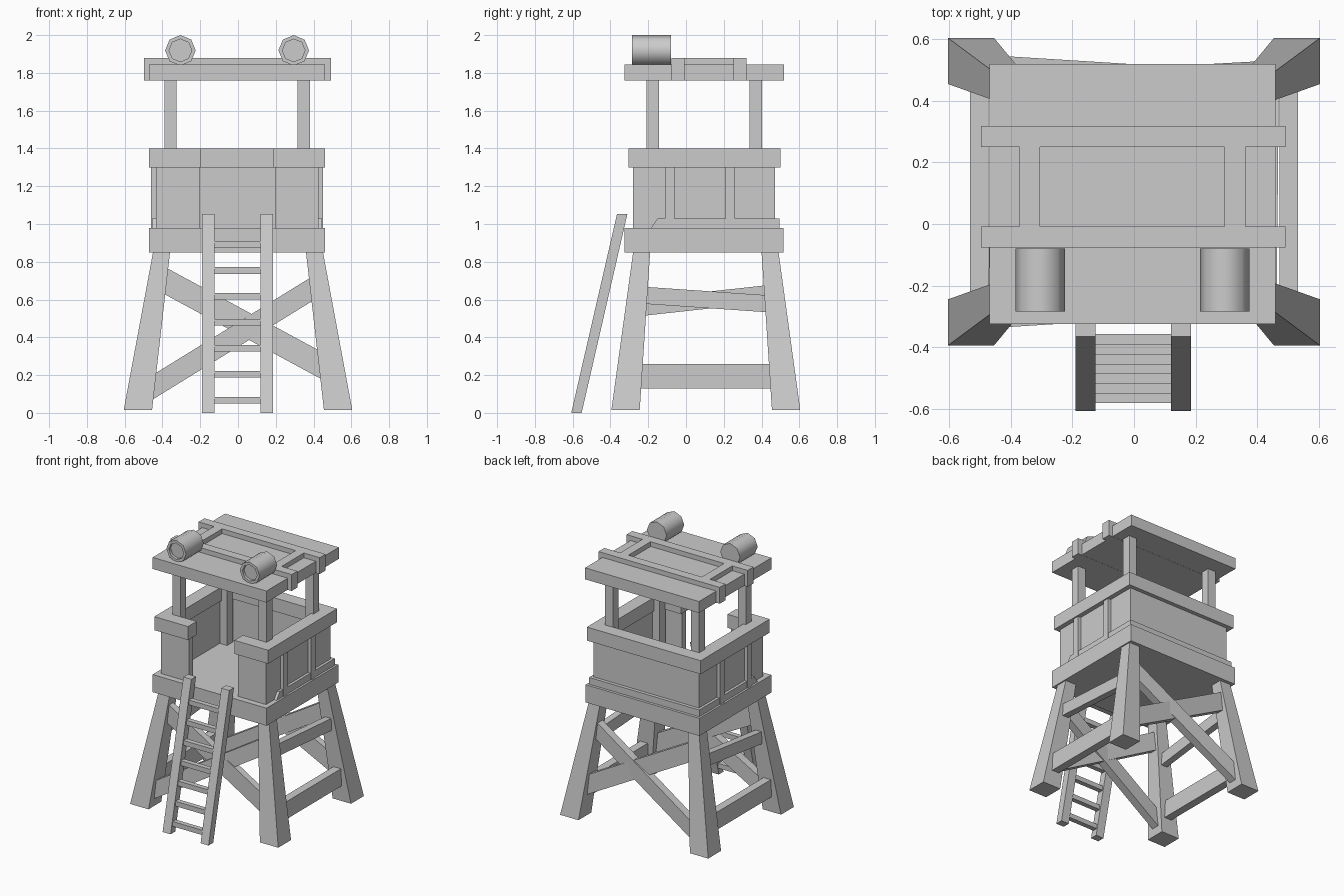
import bpy, bmesh, math
from mathutils import Vector

cube = bpy.data.objects.get("Cube")
if cube:
    bpy.data.objects.remove(cube, do_unlink=True)

grey = bpy.data.materials.new("plain grey")
grey.use_nodes = True
COLOUR = (0.6, 0.6, 0.6, 1)
grey.diffuse_color = COLOUR
grey.node_tree.nodes["Principled BSDF"].inputs["Base Color"].default_value = COLOUR

CY = 0.1  # middle of the tower in depth


def finish(name, bm):
    bmesh.ops.recalc_face_normals(bm, faces=bm.faces)
    mesh = bpy.data.meshes.new(name)
    bm.to_mesh(mesh)
    bm.free()
    mesh.materials.append(grey)
    ob = bpy.data.objects.new(name, mesh)
    bpy.context.collection.objects.link(ob)
    return ob


def loft(name, p, q, axis, size_p, size_q=None):
    """Straight beam from p to q with rectangular ends square to the axis."""
    bm = bmesh.new()
    u, v = [i for i in range(3) if i != axis]
    rings = []
    for centre, size in ((p, size_p), (q, size_q or size_p)):
        ring = []
        for a, b in ((-1, -1), (1, -1), (1, 1), (-1, 1)):
            co = Vector(centre)
            co[u] += a * size[0] / 2
            co[v] += b * size[1] / 2
            ring.append(bm.verts.new(co))
        rings.append(ring)
    lo, hi = rings
    bm.faces.new(lo)
    bm.faces.new(hi)
    for i in range(4):
        j = (i + 1) % 4
        bm.faces.new((lo[i], lo[j], hi[j], hi[i]))
    return finish(name, bm)


def box(name, x, y, z):
    cx, cy = sum(x) / 2, sum(y) / 2
    return loft(name, (cx, cy, z[0]), (cx, cy, z[1]), 2, (x[1] - x[0], y[1] - y[0]))


def leg_at(sx, sy, z):
    """Point on the centre line of a leg."""
    t = (z - 0.015) / 0.835
    return Vector((sx * (0.53 - 0.125 * t), CY + 0.005 + sy * (0.425 - 0.085 * t), z))


# Splayed legs
for sx in (-1, 1):
    for sy in (-1, 1):
        loft("leg", leg_at(sx, sy, 0.015), leg_at(sx, sy, 0.85), 2, (0.15, 0.15), (0.09, 0.09))

# Crossed braces at front and back
for sy in (-1, 1):
    loft("cross_brace", leg_at(-1, sy, 0.72), leg_at(1, sy, 0.22), 0, (0.05, 0.145))
    loft("cross_brace", leg_at(1, sy, 0.68), leg_at(-1, sy, 0.095), 0, (0.06, 0.13))

# Level braces on the sides
for sx in (-1, 1):
    loft("upper_brace", leg_at(sx, -1, 0.59 + sx * 0.035), leg_at(sx, 1, 0.605 - sx * 0.03),
         1, (0.05, 0.09))
    loft("lower_brace", leg_at(sx, -1, 0.195), leg_at(sx, 1, 0.195), 1, (0.06, 0.13))

# Platform and cabin walls
box("platform", (-0.47, 0.46), (-0.325, 0.515), (0.85, 0.98))
WALL = (0.97, 1.31)
RAIL = (1.3, 1.4)
box("back_wall", (-0.435, 0.425), (0.42, 0.47), WALL)
box("back_rail", (-0.47, 0.46), (0.4, 0.5), RAIL)
box("back_skirting", (-0.45, 0.445), (0.46, 0.495), (0.97, 1.03))
for sx in (-1, 1):
    def side(a, b):
        return tuple(sorted((sx * a - 0.005, sx * b - 0.005)))
    box("side_wall", side(0.38, 0.43), (-0.28, 0.47), WALL)
    box("side_rail", side(0.365, 0.465), (-0.305, 0.5), RAIL)
    box("front_wall", side(0.2, 0.43), (-0.28, -0.23), WALL)
    box("front_rail", side(0.19, 0.465), (-0.305, -0.205), RAIL)
    for y in (-0.085, 0.235):
        box("wall_batten", side(0.42, 0.455), (y - 0.025, y + 0.025), WALL)
    # skirting with a sloping front end
    x = sx * 0.435 - 0.005
    loft("side_skirting", (x, 0.155, 0.98), (x, 0.1725, 1.03), 2, (0.03, 0.68), (0.03, 0.645))
    # roof posts
    for y in (-0.175, 0.37):
        box("roof_post", side(0.32, 0.385), (y - 0.033, y + 0.033), (0.97, 1.77))
    # roof frame pieces running front to back
    box("roof_frame", side(0.3, 0.367), (-0.02, 0.26), (1.83, 1.88))

# Roof with cross battens
box("roof", (-0.47, 0.46), (-0.325, 0.52), (1.76, 1.845))
for y in (-0.0425, 0.285):
    box("roof_batten", (-0.498, 0.492), (y - 0.034, y + 0.034), (1.759, 1.88))

# Eight-sided lamps with a recessed lens at the front
for x in (-0.305, 0.295):
    bm = bmesh.new()
    rings = []
    for r, y in ((0.081, -0.08), (0.081, -0.285), (0.06, -0.285), (0.06, -0.265)):
        rings.append([bm.verts.new((x + r * math.sin(i * math.pi / 4), y,
                                    1.919 + r * math.cos(i * math.pi / 4))) for i in range(8)])
    for a, b in zip(rings, rings[1:]):
        for i in range(8):
            j = (i + 1) % 8
            bm.faces.new((a[i], a[j], b[j], b[i]))
    bm.faces.new(rings[0])
    bm.faces.new(rings[-1])
    lamp = finish("lamp", bm)
    bpy.ops.object.select_all(action="DESELECT")
    lamp.select_set(True)
    bpy.context.view_layer.objects.active = lamp
    bpy.ops.object.shade_smooth_by_angle(angle=math.radians(50))

# Leaning ladder
for x in (-0.158, 0.152):
    loft("ladder_rail", (x, -0.58, 0), (x, -0.338, 1.052), 2, (0.065, 0.055))
for i in range(8):
    z = 0.067 + i * 0.1375
    if z < 0.95:
        y = -0.58 + 0.23 * z
        box("ladder_rung", (-0.14, 0.135), (y - 0.018, y + 0.018), (z - 0.018, z + 0.018))
